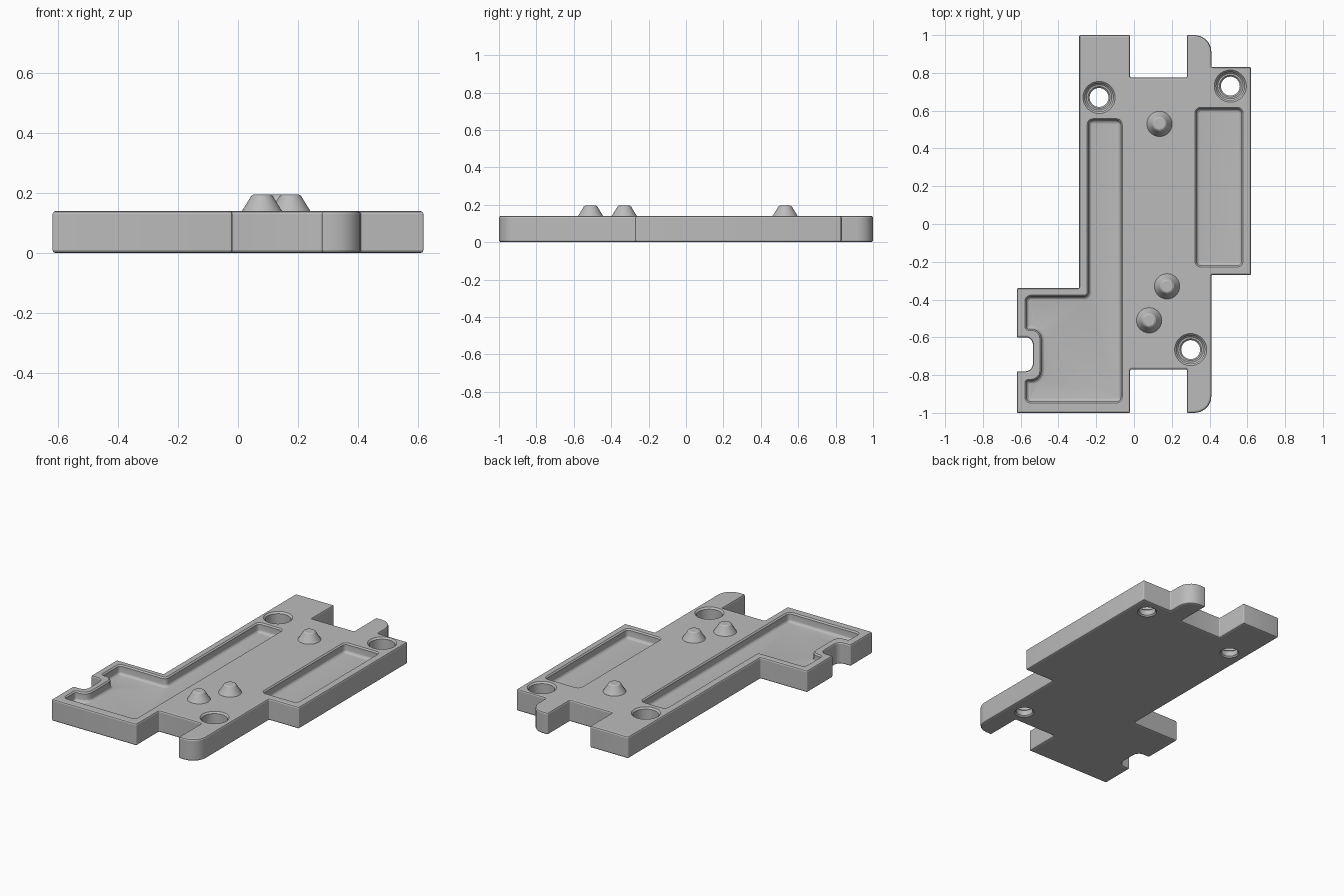
import bpy, bmesh, math
from mathutils import Vector

cube = bpy.data.objects.get("Cube")
if cube:
    bpy.data.objects.remove(cube)

grey = bpy.data.materials.new("plain_grey")
grey.use_nodes = True
COLOUR = (0.5, 0.5, 0.5, 1)
grey.diffuse_color = COLOUR
grey.node_tree.nodes["Principled BSDF"].inputs["Base Color"].default_value = COLOUR

HEIGHT = 0.14


def rounded_ring(corners, inset, steps):
    """Counter-clockwise outline (x, y, radius), moved inward with rounded corners."""
    pts, n = [], len(corners)
    for i, (x, y, r) in enumerate(corners):
        p = Vector((x, y))
        a = (p - Vector(corners[i - 1][:2])).normalized()
        b = (Vector(corners[(i + 1) % n][:2]) - p).normalized()
        turn = 1 if a.x * b.y - a.y * b.x > 0 else -1
        p += (b - a) * inset * turn
        r = max(r - inset * turn, 0.003)
        centre = p + (b - a) * r
        for k in range(steps + 1):
            t = math.pi / 2 * k / steps
            q = centre - b * r * math.cos(t) + a * r * math.sin(t)
            if not pts or (q - pts[-1]).length > 0.0001:
                pts.append(q)
    if (pts[0] - pts[-1]).length < 0.0001:
        pts.pop()
    return pts


def walls(bm, corners, layers, steps=5):
    """Skin through layers of (inset, z); returns the first and last rings."""
    rings = [[bm.verts.new((p.x, p.y, z)) for p in rounded_ring(corners, d, steps)]
             for d, z in layers]
    n = len(rings[0])
    for low, high in zip(rings, rings[1:]):
        for i in range(n):
            j = (i + 1) % n
            bm.faces.new((low[i], low[j], high[j], high[i]))
    return rings[0], rings[-1]


def fill(bm, rings, normal):
    """Flat face bounded by the first ring, with the other rings left open."""
    edges = [bm.edges.get((ring[i - 1], ring[i])) for ring in rings for i in range(len(ring))]
    bmesh.ops.triangle_fill(bm, edges=edges, use_beauty=True, normal=normal)


def finish(name, bm):
    bmesh.ops.recalc_face_normals(bm, faces=bm.faces[:])
    mesh = bpy.data.meshes.new(name)
    bm.to_mesh(mesh)
    bm.free()
    mesh.materials.append(grey)
    obj = bpy.data.objects.new(name, mesh)
    bpy.context.collection.objects.link(obj)
    bpy.ops.object.select_all(action='DESELECT')
    obj.select_set(True)
    bpy.context.view_layer.objects.active = obj
    bpy.ops.object.shade_smooth_by_angle(angle=math.radians(20))


def circle(x, y, r):
    return [(x - r, y - r, r), (x + r, y - r, r), (x + r, y + r, r), (x - r, y + r, r)]


# Stepped plate with softened edges
S = 0.006
outline = [
    (-0.62, -1, S), (-0.02, -1, S), (-0.02, -0.77, S), (0.28, -0.77, S),
    (0.28, -1, S), (0.41, -1, 0.09), (0.41, -0.27, S), (0.62, -0.27, S),
    (0.62, 0.83, S), (0.41, 0.83, S), (0.41, 1, 0.09), (0.28, 1, S),
    (0.28, 0.775, S), (-0.02, 0.775, S), (-0.02, 1, S), (-0.29, 1, S),
    (-0.29, -0.34, S), (-0.62, -0.34, S), (-0.62, -0.6, S), (-0.535, -0.6, 0.04),
    (-0.535, -0.78, 0.04), (-0.62, -0.78, S)]
plate = bmesh.new()
bottom, top = walls(plate, outline, [
    (0.01, 0), (0.003, 0.003), (0, 0.01),
    (0, HEIGHT - 0.01), (0.003, HEIGHT - 0.003), (0.01, HEIGHT)])
bottom_rings, top_rings = [bottom], [top]

# Shallow pockets: filleted floor, eased rim
P = 0.024
long_pocket = [
    (-0.57, -0.94, P), (-0.07, -0.94, P), (-0.07, 0.55, P), (-0.24, 0.55, P),
    (-0.24, -0.385, P), (-0.57, -0.385, P), (-0.57, -0.555, 0.012),
    (-0.49, -0.555, 0.054), (-0.49, -0.83, 0.054), (-0.57, -0.83, 0.012)]
side_pocket = [(0.33, -0.22, P), (0.57, -0.22, P), (0.57, 0.61, P), (0.33, 0.61, P)]
FLOOR, F = HEIGHT - 0.06, 0.02
pocket_layers = [(F * (1 - math.sin(t)), FLOOR + F * (1 - math.cos(t)))
                 for t in (math.pi / 8 * k for k in range(5))]
pocket_layers += [(0, HEIGHT - 0.008), (-0.008, HEIGHT)]
for pocket in (long_pocket, side_pocket):
    floor, rim = walls(plate, pocket, pocket_layers)
    fill(plate, [floor], (0, 0, 1))
    top_rings.append(rim)

# Counterbored screw holes
R, BORE, SEAT = 0.075, 0.05, 0.05
hole_layers = [(R - BORE - 0.008, 0), (R - BORE, 0.008),
               (R - BORE, SEAT - 0.008), (R - BORE - 0.008, SEAT), (0.008, SEAT),
               (0, SEAT + 0.008), (0, HEIGHT - 0.01), (-0.01, HEIGHT)]
for x, y in ((-0.185, 0.67), (0.51, 0.73), (0.3, -0.665)):
    lower, rim = walls(plate, circle(x, y, R), hole_layers, 10)
    bottom_rings.append(lower)
    top_rings.append(rim)

fill(plate, bottom_rings, (0, 0, -1))
fill(plate, top_rings, (0, 0, 1))
finish("base_plate", plate)

# Tapered locating pegs
for x, y in ((0.135, 0.53), (0.175, -0.33), (0.08, -0.51)):
    peg = bmesh.new()
    for ring in walls(peg, circle(x, y, 0.067), [
            (0, HEIGHT - 0.002), (0, HEIGHT), (0.026, 0.182), (0.03, 0.19),
            (0.038, 0.195)], 10):
        peg.faces.new(ring)
    finish("locating_peg", peg)
